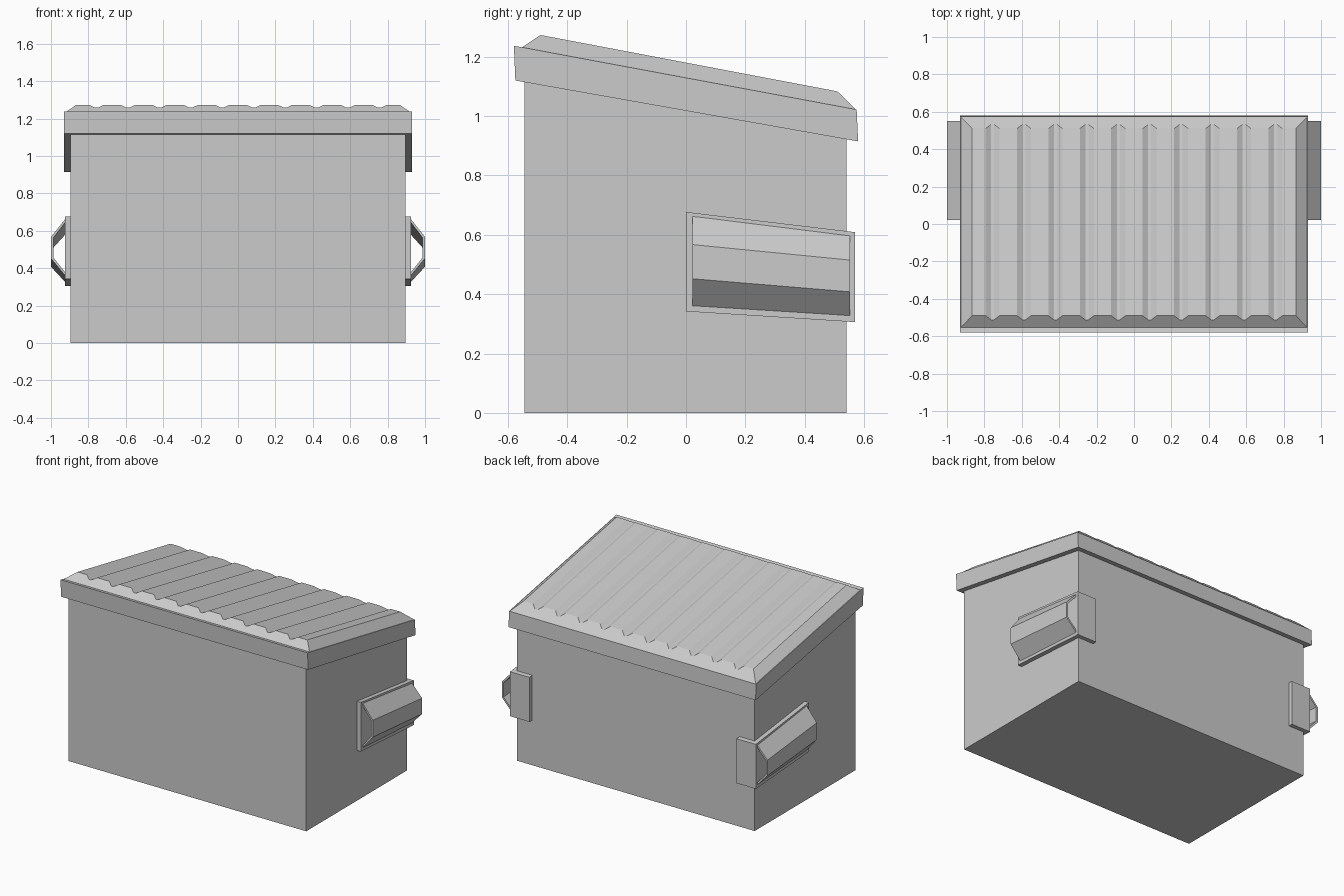
import bpy, bmesh

if "Cube" in bpy.data.objects:
    bpy.data.objects.remove(bpy.data.objects["Cube"])


def make_object(name, verts, faces):
    mesh = bpy.data.meshes.new(name)
    bm = bmesh.new()
    vs = [bm.verts.new(v) for v in verts]
    for f in faces:
        bm.faces.new([vs[i] for i in f])
    bmesh.ops.recalc_face_normals(bm, faces=bm.faces[:])
    bm.to_mesh(mesh)
    bm.free()
    obj = bpy.data.objects.new(name, mesh)
    bpy.context.collection.objects.link(obj)
    return obj


def loft(name, a, b):
    """Solid between two matching closed outlines."""
    n = len(a)
    faces = [(i, (i + 1) % n, n + (i + 1) % n, n + i) for i in range(n)]
    faces += [tuple(range(n)), tuple(range(n, 2 * n))]
    return make_object(name, a + b, faces)


def extrude_x(name, profile, x0, x1):
    return loft(name, [(x0, y, z) for y, z in profile], [(x1, y, z) for y, z in profile])


# Bin body with sloping top, tucked into the lid rim
extrude_x("bin_body", [(-0.545, 0), (0.54, 0), (0.54, 0.96), (-0.545, 1.16)], -0.895, 0.895)

# Overhanging lid rim
extrude_x("lid_rim", [(-0.575, 1.12), (0.58, 0.915), (0.575, 1.022), (-0.58, 1.237)], -0.93, 0.93)

# Ribbed lid: cross-section across x, with bevelled front and back ends
TOP, GROOVE = 0.055, 0.036
section = [(-0.928, 0), (-0.865, TOP)]
for i in range(10):
    x = -0.756 + 0.168 * i
    section += [(x - 0.038, TOP), (x - 0.008, GROOVE), (x + 0.008, GROOVE), (x + 0.038, TOP)]
section += [(0.865, TOP), (0.928, 0)]


def lid_z(y):
    return 1.235 - 0.186 * (y + 0.58)


verts = []
for x, h in section:
    t = h / TOP
    for y, hh in ((-0.555, 0), (-0.555 + 0.065 * t, h), (0.575 - 0.065 * t, h * 0.93), (0.575, 0)):
        verts.append((x, y, lid_z(y) + hh))
faces = []
for i in range(len(section) - 1):
    for j in range(4):
        k = (j + 1) % 4
        faces.append((4 * i + j, 4 * i + k, 4 * i + 4 + k, 4 * i + 4 + j))
lid = make_object("ribbed_lid", verts, faces)
bm = bmesh.new()
bm.from_mesh(lid.data)
bmesh.ops.remove_doubles(bm, verts=bm.verts[:], dist=0.0001)
bmesh.ops.recalc_face_normals(bm, faces=bm.faces[:])
bm.to_mesh(lid.data)
bm.free()

# Fork pockets on both sides
for side, label in ((-1, "left"), (1, "right")):
    # side plate and the flap folded round the back corner
    extrude_x(label + "_pocket_plate",
              [(0, 0.342), (0.57, 0.306), (0.57, 0.609), (0, 0.677)],
              side * 0.89, side * 0.925)
    extrude_x(label + "_pocket_flap",
              [(0.535, 0.308), (0.57, 0.306), (0.57, 0.609), (0.535, 0.613)],
              side * 0.78, side * 0.925)
    # open-ended folded sheet
    outer_x, inner_x = (0.92, 1.0, 1.0, 0.92), (0.92, 0.987, 0.987, 0.92)

    def ring(y, outer_z, inner_z):
        pts = list(zip(outer_x, outer_z)) + list(zip(inner_x, inner_z))[::-1]
        return [(side * x, y, z) for x, z in pts]

    loft(label + "_fork_pocket",
         ring(0.022, (0.668, 0.567, 0.452, 0.355), (0.65, 0.562, 0.457, 0.373)),
         ring(0.552, (0.602, 0.515, 0.408, 0.322), (0.584, 0.51, 0.413, 0.34)))
